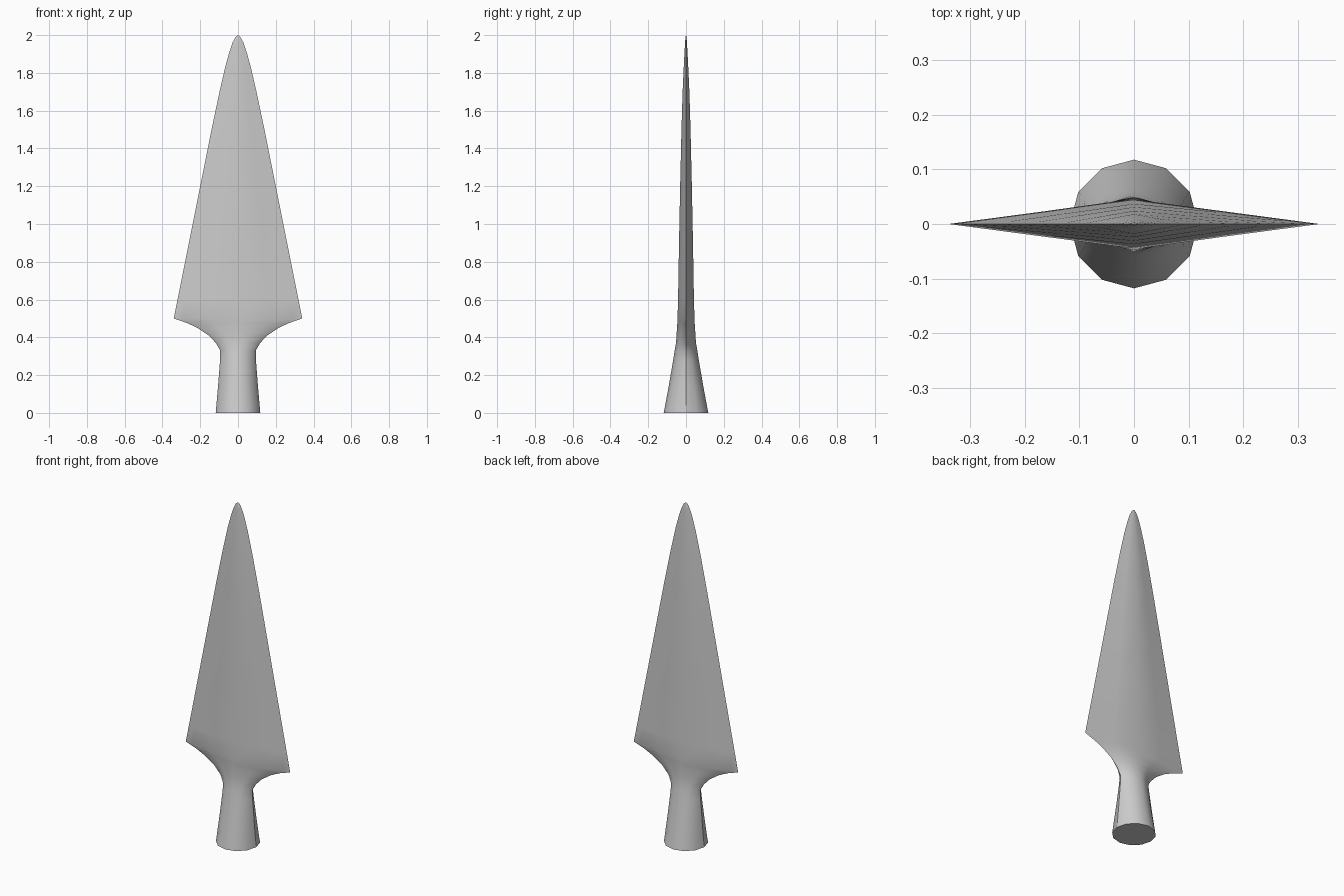
import bpy, bmesh, math

cube = bpy.data.objects.get("Cube")
if cube:
    bpy.data.objects.remove(cube)

steel = bpy.data.materials.new("grey steel")
steel.use_nodes = True
colour = (0.6, 0.6, 0.6, 1)
steel.diffuse_color = colour
steel.node_tree.nodes["Principled BSDF"].inputs["Base Color"].default_value = colour

# Sections: height, half width, half depth, blend from round socket (0) to flat diamond (1)
SECTIONS = [
    (0.00, 0.118, 0.118, 0.0), (0.15, 0.105, 0.090, 0.1), (0.28, 0.095, 0.068, 0.25),
    (0.33, 0.094, 0.060, 0.4), (0.37, 0.117, 0.053, 0.6), (0.41, 0.155, 0.050, 0.8),
    (0.45, 0.215, 0.048, 0.95), (0.475, 0.268, 0.046, 1), (0.50, 0.340, 0.045, 1),
    (0.60, 0.320, 0.042, 1), (0.90, 0.260, 0.037, 1), (1.20, 0.200, 0.031, 1),
    (1.50, 0.140, 0.024, 1), (1.70, 0.098, 0.018, 1), (1.83, 0.068, 0.012, 1),
    (1.91, 0.046, 0.008, 1), (1.96, 0.029, 0.005, 1), (1.99, 0.013, 0.003, 1),
]
SIDES = 12

bm = bmesh.new()
rings = []
for z, w, d, flat in SECTIONS:
    ring = []
    for i in range(SIDES):
        a = math.tau * i / SIDES
        c, s = math.cos(a), math.sin(a)
        diamond = math.copysign(1 - abs(c), s)
        ring.append(bm.verts.new((w * c, d * (s + (diamond - s) * flat), z)))
    rings.append(ring)

# Skin between the sections, closed by the socket base and the point
for low, high in zip(rings, rings[1:]):
    for i in range(SIDES):
        j = (i + 1) % SIDES
        bm.faces.new((low[i], low[j], high[j], high[i]))
base = bm.faces.new(rings[0][::-1])
tip = bm.verts.new((0, 0, 2))
for i in range(SIDES):
    bm.faces.new((rings[-1][i], rings[-1][(i + 1) % SIDES], tip))

# Smooth faces with crisp cutting edges and base rim
for face in bm.faces:
    face.smooth = face is not base
edge_lines = {ring[i] for ring in rings for i in (0, SIDES // 2)} | {tip}
for edge in bm.edges:
    if all(v in edge_lines for v in edge.verts) or edge in base.edges[:]:
        edge.smooth = False

mesh = bpy.data.meshes.new("spear_head")
bm.to_mesh(mesh)
bm.free()
mesh.materials.append(steel)
bpy.context.collection.objects.link(bpy.data.objects.new("spear_head", mesh))
